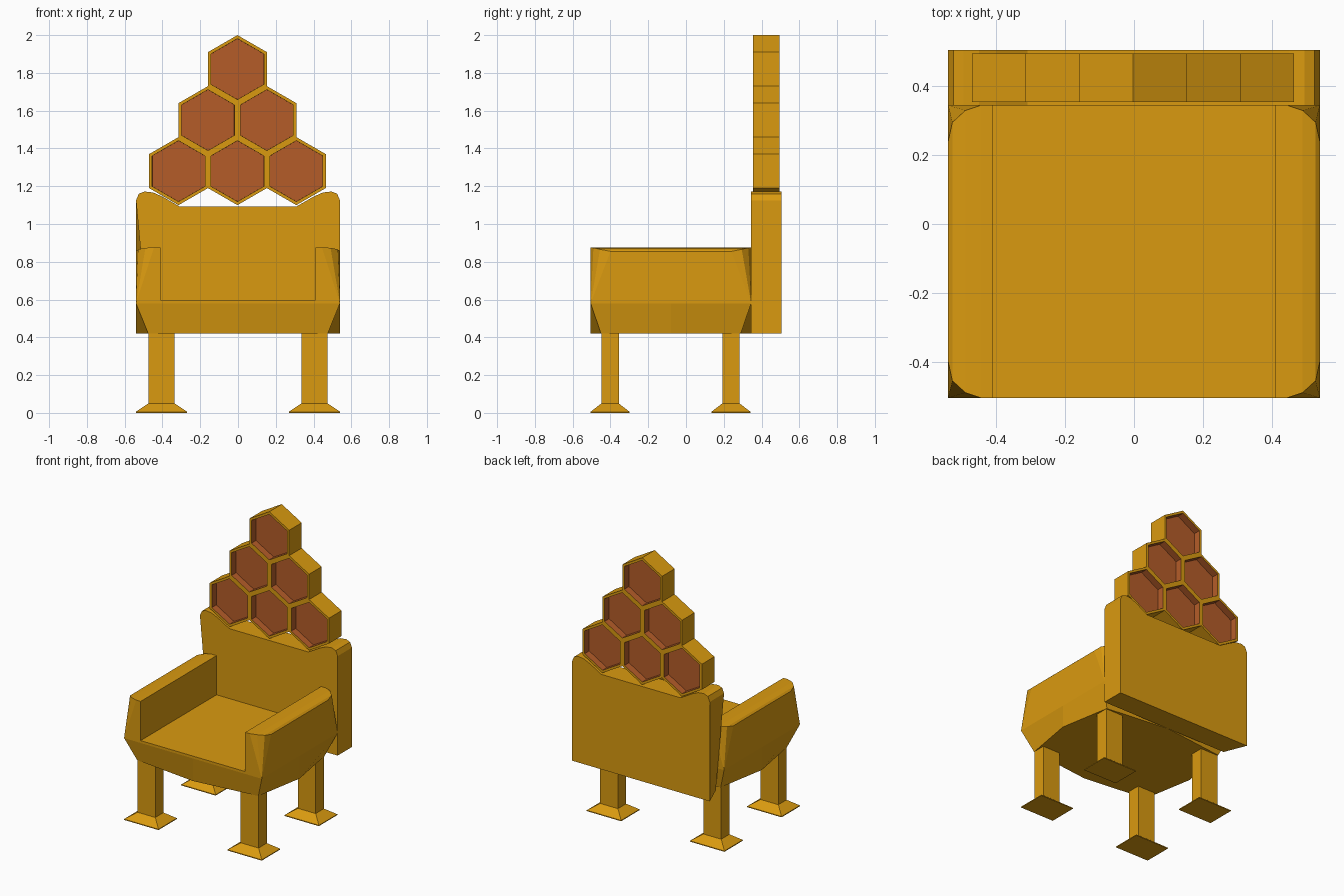
import bpy, bmesh, math
from mathutils import Vector

if "Cube" in bpy.data.objects:
    bpy.data.objects.remove(bpy.data.objects["Cube"])


def material(name, rgb):
    m = bpy.data.materials.new(name)
    m.diffuse_color = (*rgb, 1)
    m.use_nodes = True
    m.node_tree.nodes["Principled BSDF"].inputs["Base Color"].default_value = m.diffuse_color
    return m


AMBER = material("honey amber", (0.70, 0.323, 0.005))
BROWN = material("honeycomb brown", (0.46, 0.108, 0.022))


def finish(name, bm, mats=(AMBER,)):
    bmesh.ops.recalc_face_normals(bm, faces=bm.faces[:])
    mesh = bpy.data.meshes.new(name)
    bm.to_mesh(mesh)
    bm.free()
    for m in mats:
        mesh.materials.append(m)
    obj = bpy.data.objects.new(name, mesh)
    bpy.context.collection.objects.link(obj)
    return obj


def loft(name, rings):
    """Closed solid through rings with equal point counts."""
    bm = bmesh.new()
    vs = [[bm.verts.new(p) for p in r] for r in rings]
    n = len(vs[0])
    for a, b in zip(vs, vs[1:]):
        for i in range(n):
            j = (i + 1) % n
            bm.faces.new((a[i], a[j], b[j], b[i]))
    bm.faces.new(vs[0])
    bm.faces.new(vs[-1])
    return finish(name, bm)


def hull(name, points):
    bm = bmesh.new()
    for p in points:
        bm.verts.new(p)
    res = bmesh.ops.convex_hull(bm, input=bm.verts[:])
    junk = {e for e in res["geom_interior"] + res["geom_unused"]
            if isinstance(e, bmesh.types.BMVert)}
    bmesh.ops.delete(bm, geom=list(junk), context='VERTS')
    bmesh.ops.dissolve_limit(bm, angle_limit=math.radians(1),
                             verts=bm.verts[:], edges=bm.edges[:])
    return finish(name, bm)


def rect(cx, cy, hx, hy, z):
    return [(cx + sx * hx, cy + sy * hy, z)
            for sx, sy in ((-1, -1), (1, -1), (1, 1), (-1, 1))]


YF, YB, YC, W = -0.505, 0.345, -0.08, 0.54

# legs with flared feet
for side, sx in (("right", 1), ("left", -1)):
    for end, y in (("front", -0.402), ("back", 0.238)):
        x = sx * 0.405
        loft(f"{end}_{side}_leg", [
            rect(x, y, 0.135, 0.103, 0), rect(x, y, 0.135, 0.103, 0.006),
            rect(x, y, 0.07, 0.046, 0.05), rect(x, y, 0.07, 0.046, 0.43)])

# seat: square rim above an eight-sided bottom with pulled-in corners
plan = [(-1, -1), (0, -1), (1, -1), (1, 0), (1, 1), (0, 1), (-1, 1), (-1, 0)]
hy = (YB - YF) / 2
low, rim, top = [], [], []
for sx, sy in plan:
    corner = sx and sy
    low.append((sx * (0.475 if corner else W),
                YC + sy * (hy - 0.055 if corner else hy), 0.42))
    rim.append((sx * W, YC + sy * hy, 0.58))
    top.append((sx * 0.41, YC + sy * hy, 0.597))
loft("seat", [low, rim, top])

# armrests: rounded top outline tapering to square lower corners
for side, s in (("right", 1), ("left", -1)):
    pts = []
    for sy in (-1, 1):
        y = YC + sy * hy
        pts += [(s * 0.41, y, 0.875), (s * 0.41, y, 0.58), (s * W, y, 0.58)]
        for x, inset, z in ((0.445, 0, 0.875), (0.49, 0.015, 0.874),
                            (0.528, 0.05, 0.866), (0.54, 0.105, 0.855)):
            pts.append((s * x, y - sy * inset, z))
    hull(f"{side}_armrest", pts)

# backrest panel with raised rounded shoulders
half = [(0.31, 1.093), (0.40, 1.145), (0.45, 1.167), (0.495, 1.172),
        (0.525, 1.16), (0.54, 1.125), (0.54, 0.42)]
outline = half + [(-x, z) for x, z in reversed(half)]
front = [(x, YB, z) for x, z in outline]
back = [(x, 0.505, z) for x, z in outline]
front[7] = (-0.475, YB, 0.42)      # front left edge leans inward
loft("backrest", [front, back])

# honeycomb crest: hexagonal cells recessed on both sides
R = 0.18
PITCH = R * math.sqrt(3)
for row in range(3):
    for i in range(row + 1):
        cx = -0.003 + (i - row / 2) * PITCH
        cz = 1.82 - row * 1.5 * R
        bm = bmesh.new()
        rings = [[bm.verts.new((cx + R * math.sin(k * math.pi / 3), y,
                                cz + R * math.cos(k * math.pi / 3)))
                  for k in range(6)] for y in (0.355, 0.495)]
        for k in range(6):
            j = (k + 1) % 6
            bm.faces.new((rings[0][k], rings[0][j], rings[1][j], rings[1][k]))
        caps = [bm.faces.new(r) for r in rings]
        bmesh.ops.recalc_face_normals(bm, faces=bm.faces[:])
        bmesh.ops.inset_individual(bm, faces=caps, thickness=0.019)
        walls = bmesh.ops.inset_individual(bm, faces=caps, thickness=0.0005,
                                           depth=-0.05)["faces"]
        for f in caps + walls:
            f.material_index = 1
        finish(f"honeycomb_cell_{row + 1}_{i + 1}", bm, (AMBER, BROWN))
